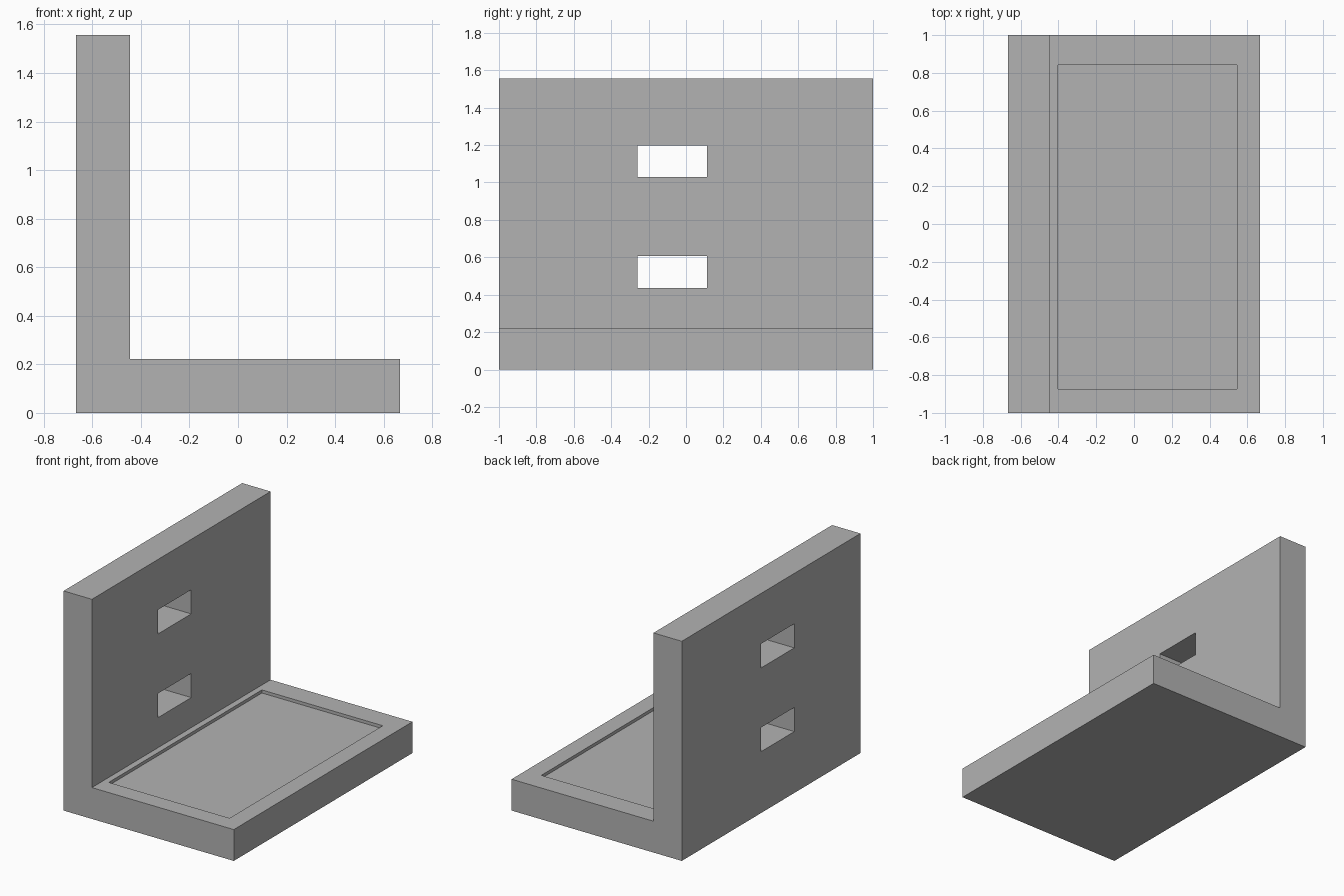
import bpy
import bmesh
from mathutils import Vector

cube = bpy.data.objects.get("Cube")
if cube:
    bpy.data.objects.remove(cube, do_unlink=True)

# Single flat grey
grey = bpy.data.materials.new("plain_grey")
grey.use_nodes = True
colour = (0.45, 0.45, 0.45, 1.0)
grey.diffuse_color = colour
grey.node_tree.nodes["Principled BSDF"].inputs["Base Color"].default_value = colour


def add_object(name, bm):
    bmesh.ops.recalc_face_normals(bm, faces=bm.faces)
    mesh = bpy.data.meshes.new(name)
    bm.to_mesh(mesh)
    bm.free()
    mesh.materials.append(grey)
    obj = bpy.data.objects.new(name, mesh)
    bpy.context.scene.collection.objects.link(obj)
    return obj


def box(name, low, high):
    low, high = Vector(low), Vector(high)
    bm = bmesh.new()
    bmesh.ops.create_cube(bm, size=1)
    bmesh.ops.scale(bm, vec=high - low, verts=bm.verts)
    bmesh.ops.translate(bm, vec=(low + high) / 2, verts=bm.verts)
    return add_object(name, bm)


def cut(target, cutter):
    cutter.hide_render = True
    cutter.hide_viewport = True
    cutter.display_type = 'WIRE'
    mod = target.modifiers.new(cutter.name, 'BOOLEAN')
    mod.operation = 'DIFFERENCE'
    mod.solver = 'EXACT'
    mod.object = cutter


half_x, wall_x = 0.667, -0.445
base_top, wall_top = 0.222, 1.556

# L-shaped bracket extruded along its width
profile = [(-half_x, 0), (half_x, 0), (half_x, base_top),
           (wall_x, base_top), (wall_x, wall_top), (-half_x, wall_top)]
bm = bmesh.new()
face = bm.faces.new([bm.verts.new((x, -1, z)) for x, z in profile])
side = bmesh.ops.extrude_face_region(bm, geom=[face])
moved = [v for v in side["geom"] if isinstance(v, bmesh.types.BMVert)]
bmesh.ops.translate(bm, vec=(0, 2, 0), verts=moved)
bracket = add_object("bracket", bm)

# Two rectangular slots through the upright wall
for name, z in (("lower_slot_cutter", 0.435), ("upper_slot_cutter", 1.028)):
    cut(bracket, box(name, (-0.8, -0.26, z), (-0.42, 0.112, z + 0.171)))

# Shallow rectangular recess in the base
cut(bracket, box("recess_cutter", (-0.402, -0.873, base_top - 0.022),
                 (0.545, 0.842, base_top + 0.05)))
